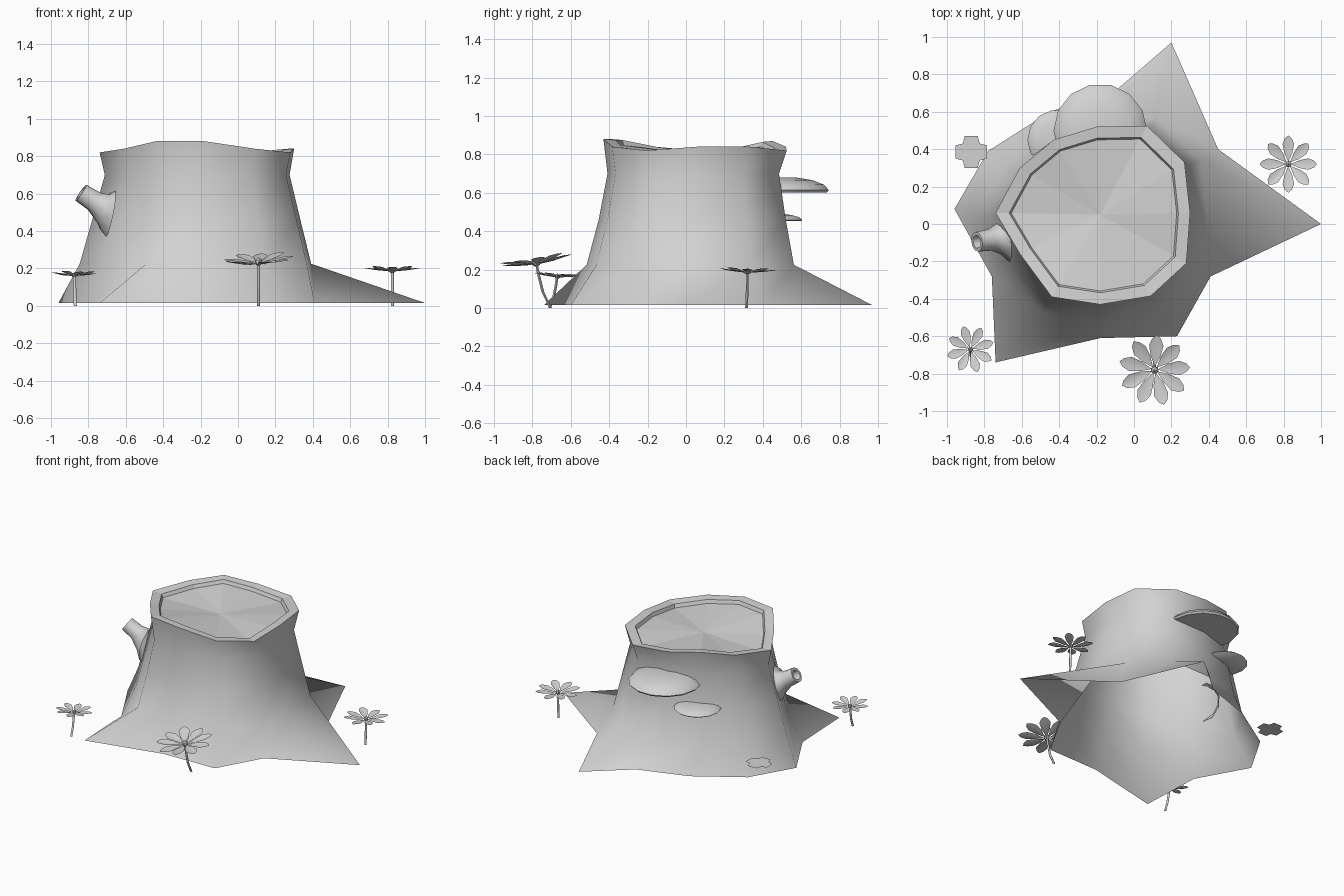
import bpy, bmesh, math
from mathutils import Vector, Matrix

if "Cube" in bpy.data.objects:
    bpy.data.objects.remove(bpy.data.objects["Cube"])

grey = bpy.data.materials.new("plain_grey")
grey.use_nodes = True
COLOUR = (0.65, 0.65, 0.65, 1)
grey.diffuse_color = COLOUR
grey.node_tree.nodes["Principled BSDF"].inputs["Base Color"].default_value = COLOUR


def finish(name, bm, angle=None):
    mesh = bpy.data.meshes.new(name)
    bm.to_mesh(mesh)
    bm.free()
    obj = bpy.data.objects.new(name, mesh)
    bpy.context.collection.objects.link(obj)
    mesh.materials.append(grey)
    if angle:
        bpy.ops.object.select_all(action='DESELECT')
        obj.select_set(True)
        bpy.context.view_layer.objects.active = obj
        bpy.ops.object.shade_smooth_by_angle(angle=math.radians(angle))


def loft(bm, rings):
    """Join rings of points with quads; returns the vertex rings."""
    loops = [[bm.verts.new(p) for p in ring] for ring in rings]
    for a, b in zip(loops, loops[1:]):
        n = len(a)
        for i in range(n):
            j = (i + 1) % n
            bm.faces.new((a[i], a[j], b[j], b[i]))
    return loops


# Trunk: a spreading root outline lofted up to an uneven rim
ROOTS = [(1, 0), (.45, .4), (.2, .97), (-.09, .72), (-.45, .6), (-.78, .39),
         (-.96, .08), (-.76, -.28), (-.74, -.74), (-.18, -.61), (.23, -.6), (.41, -.28)]
RIM = [(.3, .06, .84), (.27, .33, .84), (.07, .525, .82), (-.2, .52, .84),
       (-.43, .45, .87), (-.61, .3, .84), (-.74, .06, .82), (-.61, -.16, .84),
       (-.44, -.39, .88), (-.18, -.43, .88), (.09, -.385, .84), (.28, -.21, .82)]
CX, CY = -.18, .05


def girth(fx, fy, z, shift=0):
    return [(CX + (x - CX) * fx, CY + (y - CY) * fy + shift, z) for x, y, h in RIM]


def rim(f, drop=0):
    return [(CX + (x - CX) * f, CY + (y - CY) * f, h - drop) for x, y, h in RIM]


bm = bmesh.new()
loft(bm, [[(x, y, .015) for x, y in ROOTS], girth(1.19, 1.13, .225, -.025),
          girth(1.07, 1.02, .46, -.015), girth(.95, .935, .7, -.01), rim(1)])
finish("trunk_bark", bm, 62)

# Rim band and the sunken cut face
bm = bmesh.new()
loops = loft(bm, [rim(1), rim(.87, .005), rim(.85, .03)])
centre = bm.verts.new((CX, CY, .80))
last = loops[-1]
for i in range(len(last)):
    bm.faces.new((last[i], last[(i + 1) % len(last)], centre))
finish("cut_top", bm)

# Broken branch flaring into the trunk, with a hollow end
bm = bmesh.new()
axis = Vector((-.8, -.12, .55)).normalized()
side = axis.cross(Vector((0, 0, 1))).normalized()
up = side.cross(axis)
along_trunk = Vector((.2, 0, 1))


def branch_ring(centre, radius, rise=up, n=10):
    return [Vector(centre) + radius * (math.cos(t) * side + math.sin(t) * rise)
            for t in (i * math.tau / n for i in range(n))]


loops = loft(bm, [branch_ring((-.685, -.075, .49), .13, along_trunk),
                  branch_ring((-.72, -.08, .52), .085, (up + along_trunk) / 2),
                  branch_ring((-.77, -.085, .56), .058),
                  branch_ring((-.84, -.095, .605), .053),
                  branch_ring((-.84, -.095, .605), .036), branch_ring((-.80, -.09, .58), .03)])
bm.faces.new(loops[-1])
bmesh.ops.recalc_face_normals(bm, faces=bm.faces)
finish("broken_branch", bm, 45)


# Shelf fungi: shallow domes with flat undersides
def fungus(name, x, y, z, radius, height):
    bm = bmesh.new()
    rings = []
    for f, h in ((.96, 0), (1, .15), (.9, .5), (.65, .8), (.3, .97)):
        rings.append([(x + radius * f * math.cos(t), y + radius * f * math.sin(t), z + height * h)
                      for t in (i * math.tau / 14 for i in range(14))])
    loops = loft(bm, rings)
    bm.faces.new(loops[0][::-1])
    bm.faces.new(loops[-1])
    finish(name, bm, 50)


fungus("large_fungus", -.18, .5, .602, .25, .08)
fungus("small_fungus", -.41, .45, .452, .16, .04)


# Flowers: broad pointed petals, a small bud and a bent stem
def flower(name, head, base, radius, petals, tilt=(0, 0), turn=0):
    bm = bmesh.new()
    for k in range(petals):
        lift = .04 * (k % 2)
        pts = [(.08, 0, -.04), (.4, -.14, .03), (.7, -.2, .06 + lift), (.9, -.12, .08 + lift),
               (1, 0, .08 + lift), (.9, .12, .08 + lift), (.7, .2, .06 + lift), (.4, .14, .03),
               (.6, 0, .01)]
        spin = Matrix.Rotation(turn + k * math.tau / petals, 3, 'Z')
        v = [bm.verts.new(spin @ Vector(p) * radius) for p in pts]
        for a in range(8):
            bm.faces.new((v[a], v[(a + 1) % 8], v[8]))
    bmesh.ops.create_icosphere(bm, subdivisions=1, radius=radius * .12)
    lean = Matrix.Rotation(tilt[0], 4, 'X') @ Matrix.Rotation(tilt[1], 4, 'Y')
    bm.transform(Matrix.Translation(head) @ lean)
    finish(name + "_head", bm, 40)

    bm = bmesh.new()
    a, b = Vector(base), Vector(head)
    rings = []
    for s in (0, .35, .7, 1):
        p = a.lerp(b, s)
        p.y = a.y + (b.y - a.y) * s ** .6
        rings.append([p + Vector((math.cos(t), math.sin(t), 0)) * .008
                      for t in (i * math.tau / 6 for i in range(6))])
    loft(bm, rings)
    finish(name + "_stem", bm, 60)


flower("front_flower", (.11, -.78, .235), (.11, -.705, 0), .192, 9, (.15, -.06), .1)
flower("left_flower", (.825, .32, .19), (.825, .315, 0), .153, 8, (-.03, 0), 0)
flower("right_flower", (-.875, -.67, .165), (-.87, -.71, 0), .128, 8, (-.06, 0), .3)

# Small four-lobed blossom behind the right root
bm = bmesh.new()
outline = []
for k in range(4):
    spin = Matrix.Rotation(k * math.pi / 2, 3, 'Z')
    outline += [spin @ Vector(p) for p in ((.045, -.045, 0), (.085, -.035, 0), (.085, .035, 0))]
bm.faces.new([bm.verts.new(p + Vector((-.87, .385, .145))) for p in outline])
finish("small_blossom", bm)
